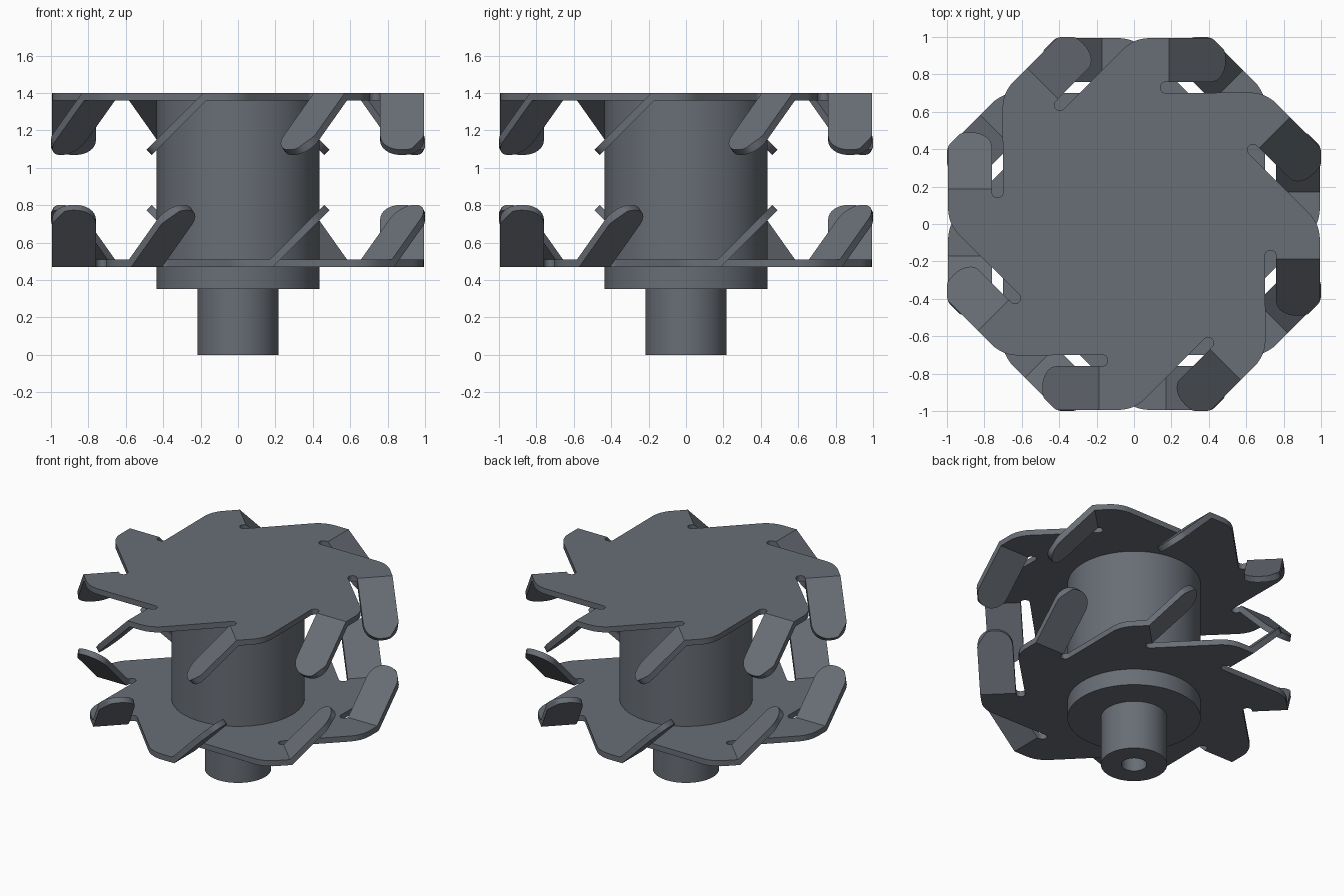
import bpy, bmesh
from math import sin, cos, tan, pi, radians, sqrt
from mathutils import Matrix

if "Cube" in bpy.data.objects:
    bpy.data.objects.remove(bpy.data.objects["Cube"])

T = 0.04               # sheet thickness
R_OUT, R_IN = 0.994, 0.76   # blade edges, measured from the axis
SLOT_R = 0.03
BEND_Y = -0.17
BLADE_LEN = 0.412
TIP_R = 0.108
LIMIT = 0.999          # blade tips are trimmed to this octagon
N = 8

steel = bpy.data.materials.new("dark_steel")
steel.diffuse_color = (0.14, 0.155, 0.18, 1)
steel.use_nodes = True
steel.node_tree.nodes["Principled BSDF"].inputs["Base Color"].default_value = steel.diffuse_color


def finish(bm, name, angle=30):
    bmesh.ops.remove_doubles(bm, verts=bm.verts, dist=1e-5)
    bmesh.ops.recalc_face_normals(bm, faces=bm.faces)
    mesh = bpy.data.meshes.new(name)
    bm.to_mesh(mesh)
    bm.free()
    mesh.materials.append(steel)
    ob = bpy.data.objects.new(name, mesh)
    bpy.context.collection.objects.link(ob)
    bpy.ops.object.select_all(action='DESELECT')
    ob.select_set(True)
    bpy.context.view_layer.objects.active = ob
    bpy.ops.object.shade_smooth_by_angle(angle=radians(angle))
    return ob


def lathe(name, profile, steps=72):
    bm = bmesh.new()
    vs = [bm.verts.new((r, 0, z)) for r, z in profile]
    es = [bm.edges.new(p) for p in zip(vs, vs[1:])]
    bmesh.ops.spin(bm, geom=vs + es, axis=(0, 0, 1), cent=(0, 0, 0),
                   angle=2 * pi, steps=steps)
    return finish(bm, name)


def arc(cx, cy, r, a0, a1, n):
    return [(cx + r * cos(radians(a0 + (a1 - a0) * i / n)),
             cy + r * sin(radians(a0 + (a1 - a0) * i / n))) for i in range(n + 1)]


def plate_layer(bm, z, bend_y, length):
    """One skin of the plate: the flat core outline and the folded blades."""
    core, blades = [], []
    cr = 0.2
    for k in range(N):
        rot = Matrix.Rotation(-k * 2 * pi / N, 4, 'Z')
        add = lambda x, y, zz: bm.verts.new(rot @ Matrix.Translation((x, y, zz)).to_translation())
        # rounded corner, then bend line, then round slot end
        for x, y in arc(R_OUT - cr, -cr * tan(pi / 8), cr, 45, 0, 6):
            core.append(add(x, y, z))
        b, a = add(R_OUT, bend_y, z), add(R_IN, bend_y, z)
        core += [b, a]
        for x, y in arc(R_IN - SLOT_R, BEND_Y, SLOT_R, 20, 180, 8):
            core.append(add(x, y, z))
        # blade folded 45 degrees, with rounded tip
        end = length - TIP_R
        tip = arc(R_IN + TIP_R, end, TIP_R, 180, 90, 8) + \
            arc(R_OUT - TIP_R, end, TIP_R, 90, 0, 8)
        c = cos(pi / 4)
        blade = [b, a]
        for x, s in tip:
            y = bend_y - s * c
            blade.append(add(min(x, LIMIT * sqrt(2) + y), y, z - s * c))
        blades.append(blade)
    return core, blades


def bladed_plate(name):
    bm = bmesh.new()
    d = T * tan(pi / 8)
    core_o, blades_o = plate_layer(bm, 0, BEND_Y - d, BLADE_LEN + d)
    core_i, blades_i = plate_layer(bm, -T, BEND_Y, BLADE_LEN)
    bend = {frozenset(bl[:2]) for bl in blades_o}
    for lo, li in [(core_o, core_i)] + list(zip(blades_o, blades_i)):
        bm.faces.new(lo)
        bm.faces.new(li[::-1])
        for i in range(len(lo)):
            j = (i + 1) % len(lo)
            if frozenset((lo[i], lo[j])) not in bend:
                bm.faces.new((lo[j], lo[i], li[i], li[j]))
    return finish(bm, name)


# top plate with blades folded down
top = bladed_plate("upper_bladed_plate")
top.location.z = 1.4

# bottom plate is the same part turned over
low = bladed_plate("lower_bladed_plate")
low.rotation_euler = (0, pi, 0)
low.location.z = 0.47

# drum between the plates, with bored shaft below
lathe("hub_and_shaft", [(0, 1.37), (0.436, 1.37), (0.436, 0.353), (0.217, 0.353),
                        (0.217, 0), (0.083, 0), (0.083, 0.6), (0, 0.6)])
